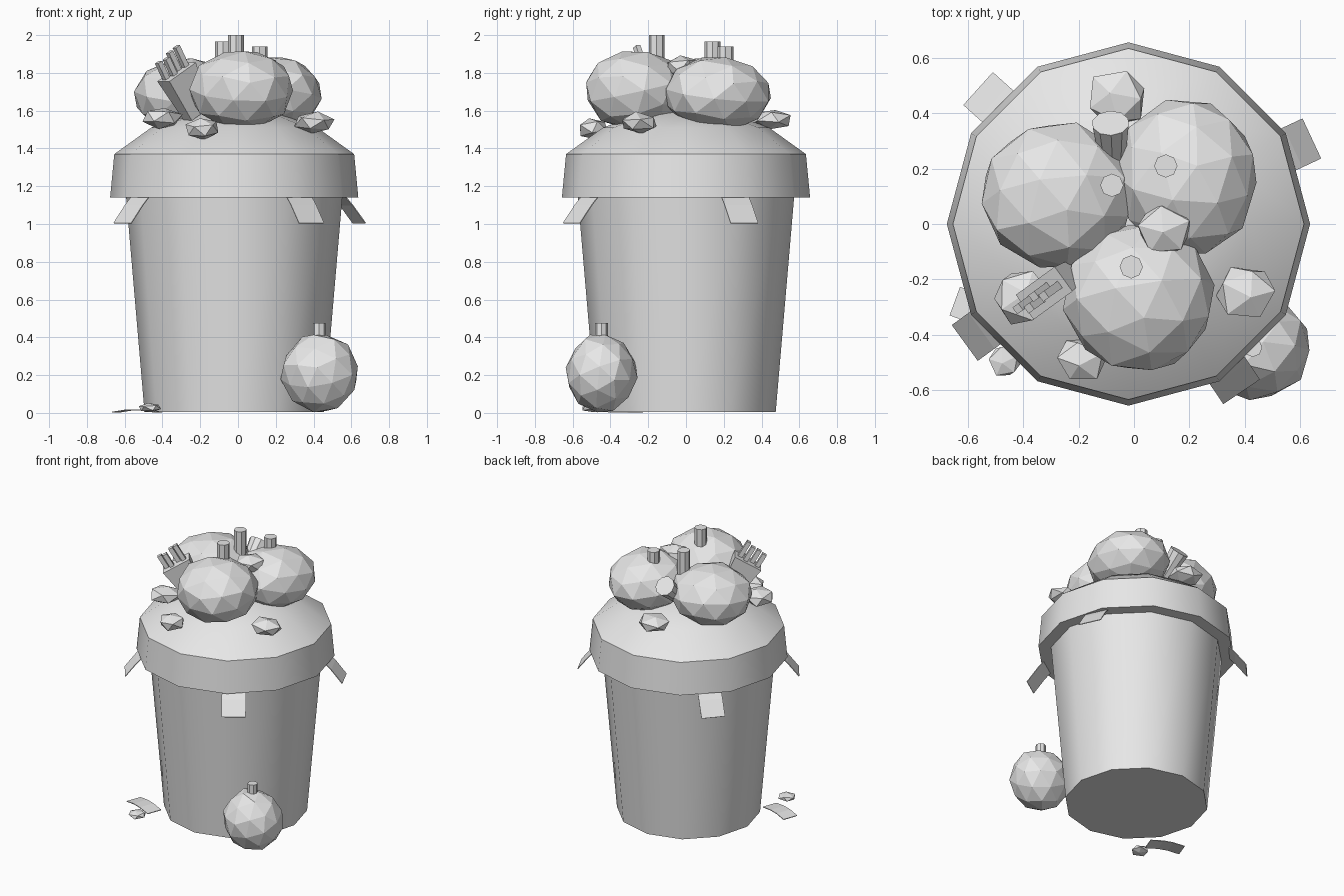
import bpy, bmesh, math, random
from mathutils import Vector, Matrix, Euler

if "Cube" in bpy.data.objects:
    bpy.data.objects.remove(bpy.data.objects["Cube"])

random.seed(4)
CX = -0.02  # bin axis

grey = bpy.data.materials.new("light_grey")
grey.diffuse_color = (0.8, 0.8, 0.8, 1)
grey.use_nodes = True
grey.node_tree.nodes["Principled BSDF"].inputs["Base Color"].default_value = grey.diffuse_color


def finish(bm, name, smooth=False):
    bmesh.ops.recalc_face_normals(bm, faces=bm.faces)
    me = bpy.data.meshes.new(name)
    bm.to_mesh(me)
    bm.free()
    me.materials.append(grey)
    ob = bpy.data.objects.new(name, me)
    bpy.context.collection.objects.link(ob)
    if smooth:
        bpy.ops.object.select_all(action='DESELECT')
        ob.select_set(True)
        bpy.context.view_layer.objects.active = ob
        bpy.ops.object.shade_smooth_by_angle(angle=math.radians(35))
    return ob


def lathe(name, profile, n=12):
    """Turn (radius, height) points around the bin axis."""
    bm = bmesh.new()
    rings = []
    for r, z in profile:
        if r == 0:
            rings.append([bm.verts.new((CX, 0, z))] * n)
        else:
            rings.append([bm.verts.new((CX + r * math.cos(math.tau * i / n),
                                        r * math.sin(math.tau * i / n), z)) for i in range(n)])
    for a, b in zip(rings, rings[1:]):
        for i in range(n):
            j = (i + 1) % n
            bm.faces.new(list(dict.fromkeys((a[i], a[j], b[j], b[i]))))
    return finish(bm, name, True)


def lump(name, centre, radii, detail, jitter=0.03):
    """Faceted ball, slightly irregular, fitted to the given radii."""
    bm = bmesh.new()
    bmesh.ops.create_icosphere(bm, subdivisions=detail, radius=1)
    rot = Euler((random.uniform(-.3, .3), random.uniform(-.3, .3), random.uniform(0, 6))).to_matrix()
    for v in bm.verts:
        p = rot @ v.co * (1 + random.uniform(-jitter, jitter))
        v.co = Vector(centre) + Vector(p[i] * radii[i] for i in range(3))
    return finish(bm, name)


def rod(name, start, end, r1, r2, sides=8):
    """Tapered cylinder between two points."""
    a, b = Vector(start), Vector(end)
    bm = bmesh.new()
    rot = (b - a).to_track_quat('Z', 'Y').to_matrix().to_4x4()
    bmesh.ops.create_cone(bm, cap_ends=True, segments=sides, radius1=r1, radius2=r2,
                          depth=(b - a).length,
                          matrix=Matrix.Translation((a + b) / 2) @ rot)
    return finish(bm, name)


def sheet(name, rows, width, matrix):
    """Thin bent strip following (y, z) points."""
    bm = bmesh.new()
    vs = [[bm.verts.new(matrix @ Vector((s * width / 2, y, z))) for s in (-1, 1)] for y, z in rows]
    for a, b in zip(vs, vs[1:]):
        bm.faces.new((a[0], a[1], b[1], b[0]))
    ob = finish(bm, name)
    mod = ob.modifiers.new("thickness", 'SOLIDIFY')
    mod.thickness = 0.005
    mod.offset = 0
    return ob


# Bin body and lid
lathe("bin_body", [(0, 0.005), (0.475, 0.005), (0.574, 1.16), (0, 1.16)])
lathe("bin_lid", [(0.56, 1.14), (0.657, 1.14), (0.635, 1.37), (0.44, 1.51), (0.25, 1.58), (0, 1.61)])

# Fruit piled on top, with stems
lump("front_fruit", (0.02, -0.265, 1.71), (0.275, 0.275, 0.215), 2)
lump("right_fruit", (0.19, 0.165, 1.69), (0.26, 0.29, 0.2), 2)
lump("left_fruit", (-0.275, 0.1, 1.68), (0.28, 0.27, 0.205), 2)
rod("front_stem", (-0.01, -0.155, 1.8), (-0.01, -0.155, 2.0), 0.042, 0.042)
rod("right_stem", (0.115, 0.21, 1.8), (0.115, 0.21, 1.94), 0.042, 0.042)
rod("left_stem", (-0.08, 0.14, 1.75), (-0.08, 0.14, 1.965), 0.042, 0.042)

# Fruit lying on the ground
lump("ground_fruit", (0.435, -0.447, 0.213), (0.207, 0.188, 0.21), 2)
rod("ground_stem", (0.43, -0.447, 0.38), (0.43, -0.447, 0.475), 0.034, 0.034)

# Crumpled scraps
for i, (x, y, z, r, h) in enumerate([
        (-0.06, 0.455, 1.555, 0.115, 0.055), (-0.19, -0.49, 1.505, 0.095, 0.058),
        (0.405, -0.25, 1.535, 0.112, 0.058), (-0.405, -0.265, 1.56, 0.112, 0.06),
        (0.11, -0.02, 1.83, 0.105, 0.065), (-0.465, -0.495, 0.028, 0.065, 0.026)]):
    lump(f"scrap_{i + 1}", (x, y, z), (r, r * 0.93, h), 1, 0.08)

# Tapered cup sticking out at the back
rod("cup", (-0.075, 0.17, 1.62), (-0.085, 0.365, 1.79), 0.04, 0.068, 10)

# Leaning carton with sticks
across = Vector((0.8, 0.58, 0)).normalized()
lean = math.radians(30)
up = -across * math.sin(lean) + Vector((0, 0, math.cos(lean)))
side = across * math.cos(lean) + Vector((0, 0, math.sin(lean)))
flat = up.cross(side)
top = Vector((-0.325, -0.25, 1.805))
frame = Matrix((side, flat, up)).transposed().to_4x4()
frame.translation = top


def block(name, centre, size, narrow=1.0):
    bm = bmesh.new()
    bmesh.ops.create_cube(bm, size=1)
    for v in bm.verts:
        k = narrow if v.co.z < 0 else 1
        v.co = frame @ (Vector(centre) + Vector((v.co.x * size[0] * k, v.co.y * size[1] * k, v.co.z * size[2])))
    finish(bm, name)


block("carton", (0, 0, -0.13), (0.2, 0.11, 0.26), 0.65)
for i, (s, d, h) in enumerate([(-0.07, 0.01, 0.1), (-0.03, -0.012, 0.1), (0.02, 0.012, 0.11), (0.06, -0.008, 0.12)]):
    block(f"stick_{i + 1}", (s, d, h / 2 - 0.02), (0.03, 0.03, h + 0.04))

# Paper flaps hanging out from under the lid
for i, deg in enumerate((-56, 25, 138, 216)):
    m = Matrix.Translation((CX, 0, 0)) @ Matrix.Rotation(math.radians(deg - 90), 4, 'Z')
    sheet(f"flap_{i + 1}", [(0.585, 1.175), (0.655, 1.1), (0.73, 1.005)], 0.16, m)

# Paper on the ground
m = Matrix.Translation((-0.535, -0.32, 0)) @ Matrix.Rotation(math.radians(70), 4, 'Z')
sheet("ground_paper", [(-0.12, 0.004), (-0.03, 0.016), (0.04, 0.016), (0.12, 0.004)], 0.11, m)
